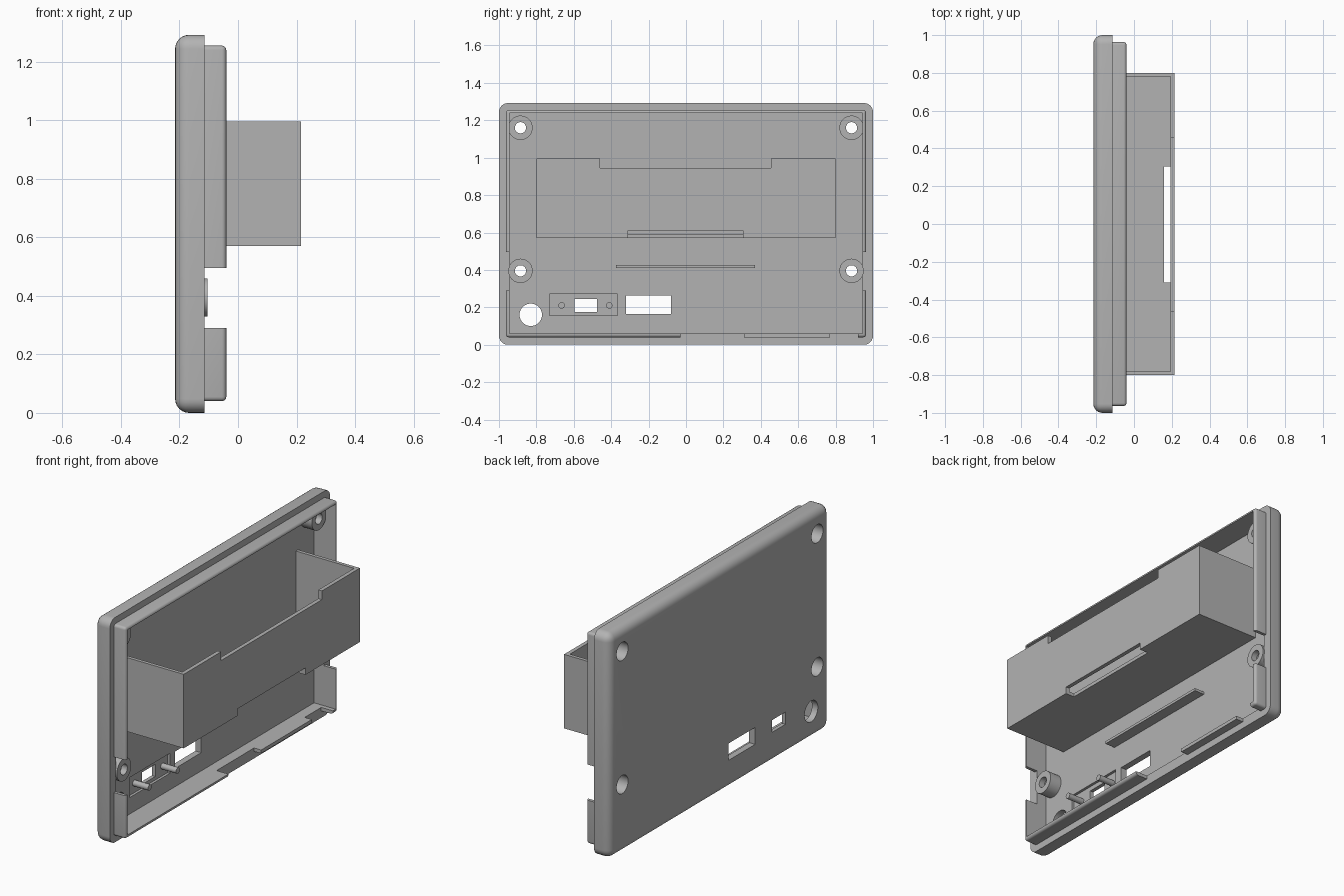
import bpy, bmesh, math
from mathutils import Matrix, Vector

if "Cube" in bpy.data.objects:
    bpy.data.objects.remove(bpy.data.objects["Cube"], do_unlink=True)

grey = bpy.data.materials.new("plastic_grey")
grey.use_nodes = True
COLOUR = (0.45, 0.45, 0.45, 1)
grey.diffuse_color = COLOUR
grey.node_tree.nodes["Principled BSDF"].inputs["Base Color"].default_value = COLOUR

BACK, FLOOR, RIM, LIP = -0.215, -0.178, -0.115, -0.04


def finish(bm, name):
    mesh = bpy.data.meshes.new(name)
    bm.to_mesh(mesh)
    bm.free()
    mesh.materials.append(grey)
    obj = bpy.data.objects.new(name, mesh)
    bpy.context.collection.objects.link(obj)
    return obj


def box(name, x, y, z, radius=0, round_side=0, segments=6):
    """Box from ranges; rounds the edges along x and those around one x side."""
    bm = bmesh.new()
    bmesh.ops.create_cube(bm, size=1)
    for v in bm.verts:
        v.co = Vector([r[0] if c < 0 else r[1] for c, r in zip(v.co, (x, y, z))])
    if radius:
        side = x[0] if round_side < 0 else x[1]
        edges = [e for e in bm.edges
                 if abs(e.verts[0].co.x - e.verts[1].co.x) > 1e-4
                 or abs(e.verts[0].co.x - side) < 1e-4]
        bmesh.ops.bevel(bm, geom=edges, offset=radius, segments=segments,
                        profile=0.5, affect='EDGES')
    return finish(bm, name)


def rod(name, x, y, z, radius, sides=40):
    """Cylinder lying along x."""
    bm = bmesh.new()
    bmesh.ops.create_cone(bm, cap_ends=True, segments=sides, radius1=radius,
                          radius2=radius, depth=x[1] - x[0])
    bm.transform(Matrix.Translation(((x[0] + x[1]) / 2, y, z))
                 @ Matrix.Rotation(math.pi / 2, 4, 'Y'))
    return finish(bm, name)


def cut(obj, *cutters):
    """Subtract the cutters, then remove them."""
    bpy.context.view_layer.objects.active = obj
    for cutter in cutters:
        mod = obj.modifiers.new("cut", 'BOOLEAN')
        mod.operation, mod.solver, mod.object = 'DIFFERENCE', 'EXACT', cutter
        bpy.ops.object.modifier_apply(modifier=mod.name)
        bpy.data.objects.remove(cutter, do_unlink=True)


def smooth(obj):
    bpy.ops.object.select_all(action='DESELECT')
    obj.select_set(True)
    bpy.context.view_layer.objects.active = obj
    bpy.ops.object.shade_smooth_by_angle(angle=math.radians(30))


INNER_Y, INNER_Z = (-0.945, 0.945), (0.06, 1.238)
THROUGH = (-0.3, -0.1)
screws = [(y, z) for y in (-0.885, 0.885) for z in (0.395, 1.16)]

# Back panel: rounded shell with a pocket and openings
panel = box("back_panel", (BACK, RIM), (-1, 1), (0, 1.292), 0.048, -1)
cut(panel,
    box("pocket", (FLOOR, 0), INNER_Y, INNER_Z),
    box("port_recess", (FLOOR - 0.015, 0), (-0.73, -0.365), (0.155, 0.27)),
    box("small_port", THROUGH, (-0.595, -0.475), (0.175, 0.245)),
    box("large_port", THROUGH, (-0.32, -0.08), (0.165, 0.262)),
    rod("round_port", THROUGH, -0.83, 0.16, 0.06),
    *[rod("counterbore", (-0.3, -0.1), y, z, 0.052) for y, z in screws])
smooth(panel)

# Locating lip around the rim, with gaps
lip = box("locating_lip", (RIM, LIP), (-0.963, 0.963), (0.04, 1.255), 0.015, 1, 4)
cut(lip,
    box("inside", (-0.2, 0.1), INNER_Y, INNER_Z),
    box("side_gap", (-0.2, 0.1), (-1.1, 1.1), (0.29, 0.495)),
    box("bottom_gap_a", (-0.2, 0.1), (-0.03, 0.31), (0, 0.1)),
    box("bottom_gap_b", (-0.2, 0.1), (0.77, 0.92), (0, 0.1)),
    box("low_section", (-0.07, 0.1), (0.3, 0.78), (0, 0.1)))
smooth(lip)

# Screw bosses, counterbored from behind
for i, (y, z) in enumerate(screws):
    boss = rod(f"screw_boss_{i + 1}", (FLOOR - 0.02, -0.105), y, z, 0.065)
    cut(boss, rod("bore", (-0.3, -0.14), y, z, 0.052),
        rod("screw_hole", (-0.3, 0), y, z, 0.03))
    smooth(boss)

# Open-topped tray with a lowered front edge and a slot along its base
tray = box("tray", (FLOOR, 0.215), (-0.8, 0.8), (0.57, 0.995))
cut(tray,
    box("tray_inside", (FLOOR - 0.1, 0.192), (-0.78, 0.78), (0.59, 1.2)),
    box("front_notch", (0.15, 0.3), (-0.46, 0.455), (0.945, 1.2)),
    box("base_slot", (0.16, 0.3), (-0.31, 0.305), (0.5, 0.61)))

# Support shelf and port mounting pins
box("support_shelf", (FLOOR, -0.115), (-0.375, 0.37), (0.41, 0.425))
for i, y in enumerate((-0.665, -0.41)):
    smooth(rod(f"port_pin_{i + 1}", (FLOOR - 0.015, -0.095), y, 0.21, 0.017, 24))
